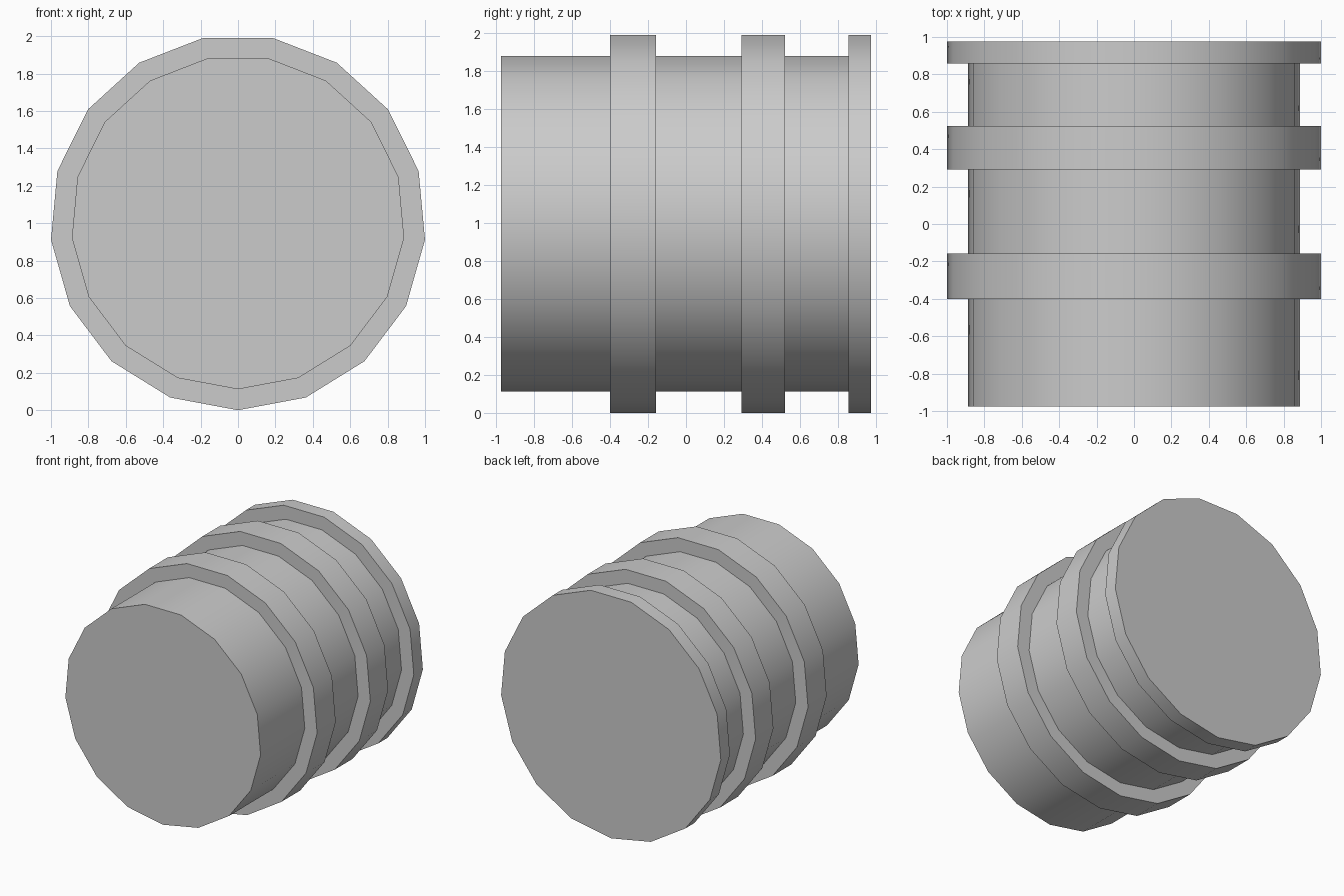
import bpy, bmesh, math

if "Cube" in bpy.data.objects:
    bpy.data.objects.remove(bpy.data.objects["Cube"])

SIDES = 17
R_BODY, R_BAND = 0.892, 1.004
CENTRE_Z = R_BAND

# Stepped profile along the barrel: (y, radius)
profile = [
    (-0.975, R_BODY), (-0.40, R_BODY),
    (-0.40, R_BAND), (-0.158, R_BAND),   # front band
    (-0.158, R_BODY), (0.292, R_BODY),
    (0.292, R_BAND), (0.523, R_BAND),    # rear band
    (0.523, R_BODY), (0.857, R_BODY),
    (0.857, R_BAND), (0.975, R_BAND),    # end rim
]

bm = bmesh.new()


def ring(y, r):
    # One vertex points straight down, leaving a flat on top
    steps = [2 * math.pi * i / SIDES for i in range(SIDES)]
    return [bm.verts.new((r * math.sin(a), y, CENTRE_Z - r * math.cos(a)))
            for a in steps]


# Banded barrel: bridge the rings and cap both ends
rings = [ring(y, r) for y, r in profile]
for a, b in zip(rings, rings[1:]):
    for i in range(SIDES):
        j = (i + 1) % SIDES
        bm.faces.new((a[i], a[j], b[j], b[i]))
bm.faces.new(rings[0])
bm.faces.new(rings[-1])
bmesh.ops.recalc_face_normals(bm, faces=bm.faces[:])

mesh = bpy.data.meshes.new("banded_barrel")
bm.to_mesh(mesh)
bm.free()
barrel = bpy.data.objects.new("banded_barrel", mesh)
bpy.context.collection.objects.link(barrel)

# Smooth round the sides, crisp at the steps and ends
bpy.context.view_layer.objects.active = barrel
barrel.select_set(True)
bpy.ops.object.shade_smooth_by_angle(angle=math.radians(30))
